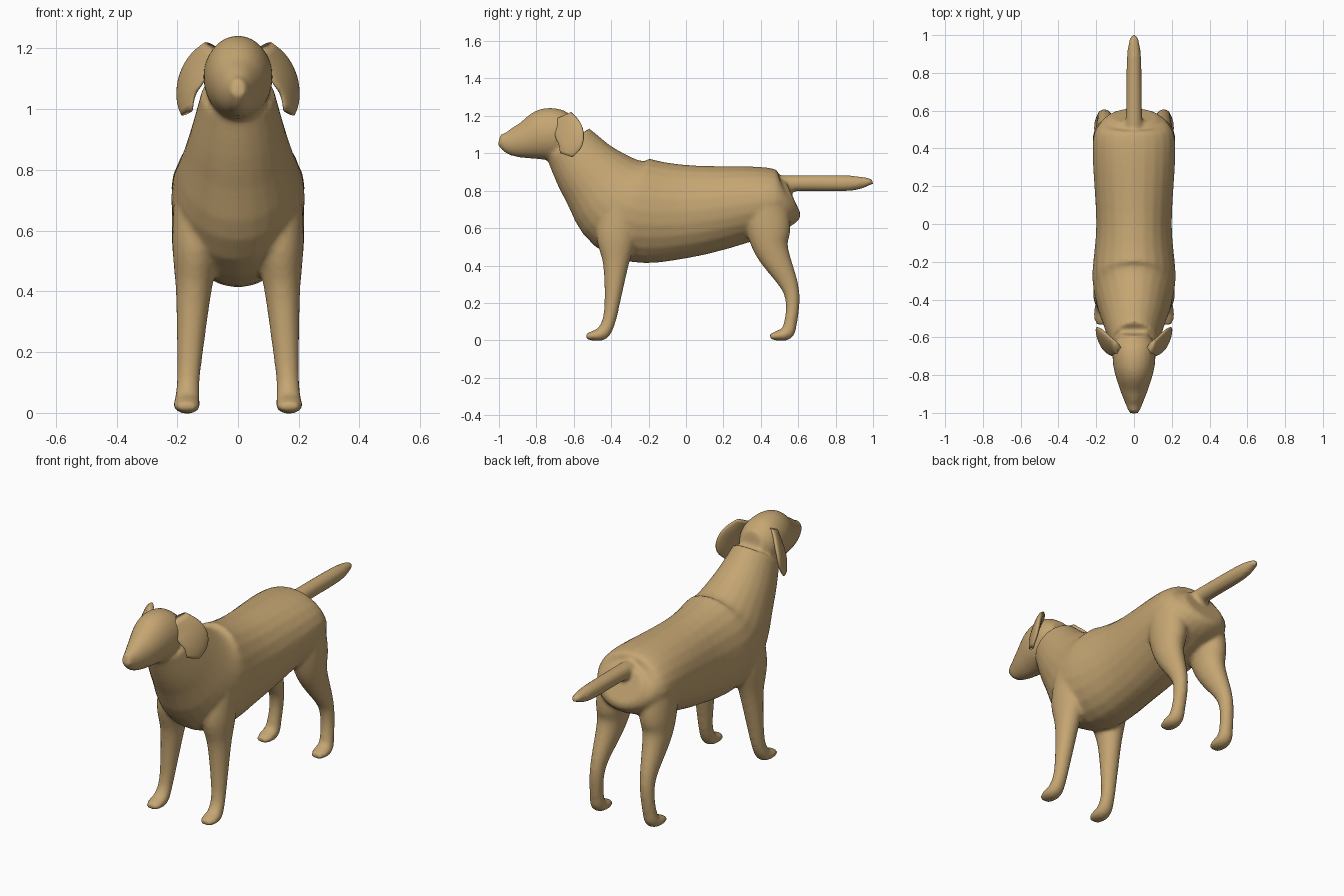
import bpy, bmesh, math
from mathutils import Vector

cube = bpy.data.objects.get("Cube")
if cube:
    bpy.data.objects.remove(cube)

tan = bpy.data.materials.new("tan_fur")
tan.use_nodes = True
tan.diffuse_color = (0.56, 0.38, 0.17, 1)
tan.node_tree.nodes["Principled BSDF"].inputs["Base Color"].default_value = tan.diffuse_color


def smooth_path(stations, steps=5):
    """Pass a smooth curve through the stations, sizes included."""
    pts = [Vector(s) for s in stations]
    padded = [pts[0] * 2 - pts[1]] + pts + [pts[-1] * 2 - pts[-2]]
    path = []
    for before, start, end, after in zip(padded, padded[1:], padded[2:], padded[3:]):
        leave = (end - before) / 2
        arrive = (after - start) / 2
        for i in range(steps):
            t = i / steps
            bend = (end - start) * 3 - leave * 2 - arrive
            twist = (start - end) * 2 + leave + arrive
            path.append(start + leave * t + bend * t * t + twist * t * t * t)
    path.append(pts[-1])
    return path


def add_limb(bm, stations, side=1, centre=lambda z: 0, lean=0, count=24):
    """Skin ovals across a path of (y, z, depth radius, width radius)."""
    path = smooth_path(stations)
    loops = []
    for i, station in enumerate(path):
        y, z, depth, width = station
        along = path[min(i + 1, len(path) - 1)] - path[max(i - 1, 0)]
        across = Vector((0, -along.y, along.x)).normalized() * depth
        middle = Vector((centre(z), y, z))
        loop = []
        for k in range(count):
            angle = math.tau * k / count
            offset = across * math.sin(angle)
            offset.x = width * math.cos(angle) + lean * offset.y
            point = middle + offset
            point.x *= side
            loop.append(bm.verts.new(point))
        loops.append(loop)
    for a, b in zip(loops, loops[1:]):
        for k in range(count):
            n = (k + 1) % count
            bm.faces.new((a[k], a[n], b[n], b[k]))
    bm.faces.new(loops[0])
    bm.faces.new(loops[-1])


def make_object(bm, name):
    bmesh.ops.recalc_face_normals(bm, faces=bm.faces)
    for face in bm.faces:
        face.smooth = True
    mesh = bpy.data.meshes.new(name)
    bm.to_mesh(mesh)
    bm.free()
    mesh.materials.append(tan)
    ob = bpy.data.objects.new(name, mesh)
    bpy.context.collection.objects.link(ob)
    return ob


def leg_centre(z):
    return 0.17 - 0.06 * z


def ear_centre(z):
    return 0.17 - 2.6 * (z - 1.02) ** 2


def paw(ankle):
    """Toes reach forward from the ankle and rest on the ground."""
    return [(ankle - .03, .04, .037, .042),
            (ankle - .08, .025, .027, .044),
            (ankle - .12, .02, .015, .03)]


# Rump, barrel, chest and neck
torso = [
    (.57, .77, .1, .12), (.52, .75, .15, .19), (.4, .74, .19, .22),
    (0, .69, .25, .2), (-.3, .71, .28, .22), (-.49, .87, .2, .17),
    (-.63, 1.05, .14, .12),
]
# Skull down to the nose
head = [
    (-.58, 1.12, .07, .07), (-.64, 1.11, .12, .11), (-.75, 1.1, .14, .11),
    (-.86, 1.07, .1, .08), (-.94, 1.06, .07, .05), (-1, 1.07, .03, .025),
]
tail = [
    (.45, .83, .05, .05), (.6, .84, .043, .043), (.88, .84, .041, .038),
    (1, .85, .015, .02),
]
# Shoulder to ankle, then thigh to ankle
front_leg = [
    (-.35, .74, .1, .085), (-.37, .56, .11, .08), (-.375, .41, .07, .06),
    (-.39, .24, .046, .046), (-.41, .11, .036, .038),
] + paw(-.415)
back_leg = [
    (.42, .76, .12, .09), (.44, .6, .12, .085), (.46, .48, .09, .07),
    (.55, .3, .05, .043), (.57, .2, .037, .038), (.56, .1, .035, .037),
] + paw(.57)
ear = [
    (-.66, 1.2, .05, .02), (-.63, 1.13, .075, .023), (-.62, 1.06, .07, .02),
    (-.64, .99, .035, .012),
]

# One continuous body skin
bm = bmesh.new()
for part in (torso, head, tail):
    add_limb(bm, part)
for side in (1, -1):
    for leg in (front_leg, back_leg):
        add_limb(bm, leg, side, leg_centre)
body = make_object(bm, "body")
merge = body.modifiers.new("merge", 'REMESH')
merge.mode = 'VOXEL'
merge.voxel_size = 0.011
merge.use_smooth_shade = True
soften = body.modifiers.new("soften", 'SMOOTH')
soften.iterations = 6

# Hanging ears, swept outwards to the rear
for side, name in ((1, "left_ear"), (-1, "right_ear")):
    bm = bmesh.new()
    add_limb(bm, ear, side, ear_centre, lean=0.45)
    make_object(bm, name)
